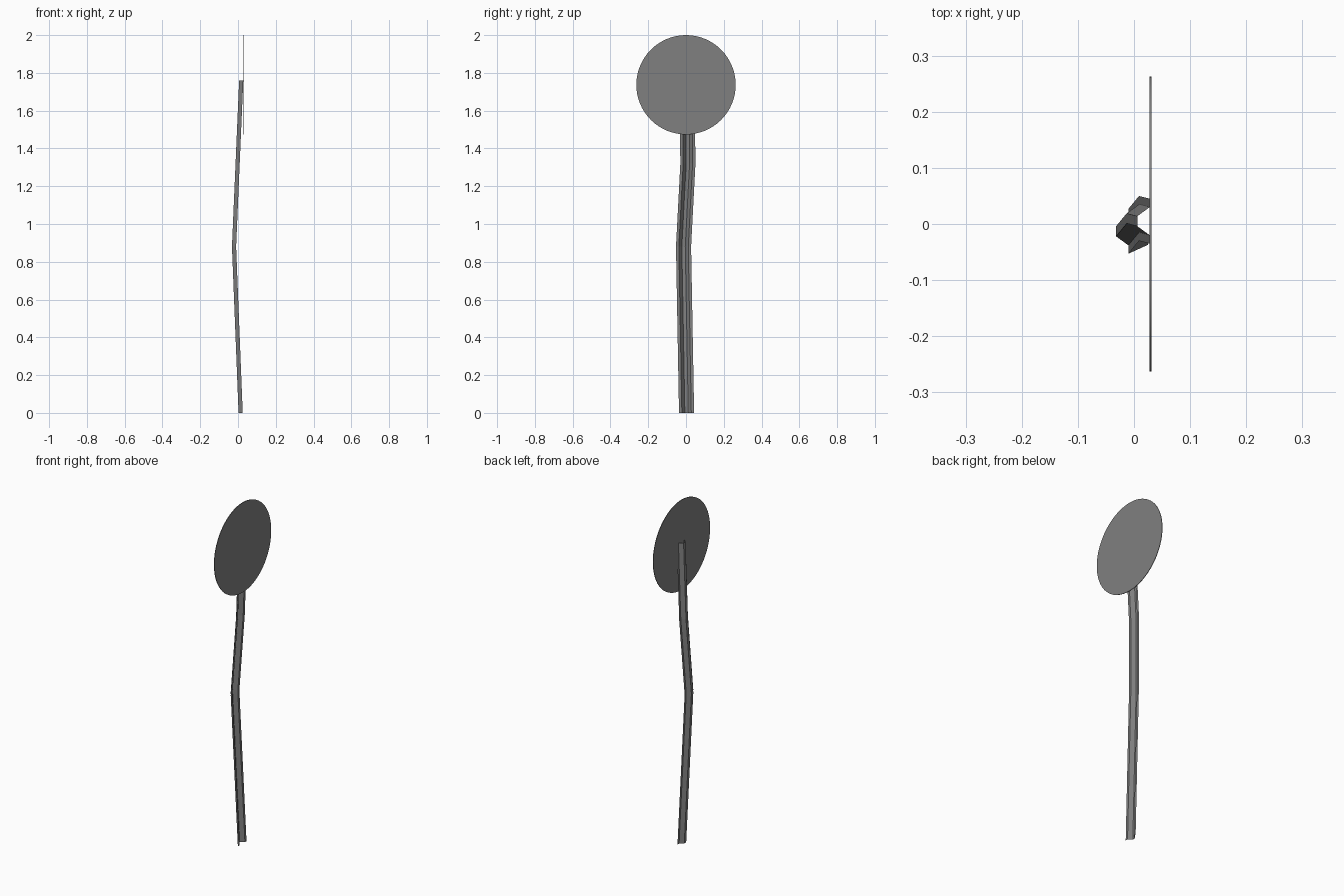
import bpy, bmesh, math
from mathutils import Matrix

cube = bpy.data.objects.get("Cube")
if cube:
    bpy.data.objects.remove(cube, do_unlink=True)


def make_material(name, colour):
    mat = bpy.data.materials.new(name)
    mat.use_nodes = True
    mat.diffuse_color = colour
    mat.node_tree.nodes["Principled BSDF"].inputs["Base Color"].default_value = colour
    return mat


def make_object(name, bm, mat):
    mesh = bpy.data.meshes.new(name)
    bm.to_mesh(mesh)
    bm.free()
    mesh.materials.append(mat)
    obj = bpy.data.objects.new(name, mesh)
    bpy.context.collection.objects.link(obj)
    return obj


steel = make_material("weathered grey steel", (0.216, 0.216, 0.216, 1))

# Bent sheet-metal post: open hat-shaped channel swept along a crooked path
half = [(0.022, 0.04), (0.022, 0.025), (0.0, 0.009)]
section = half + [(x, -y) for x, y in reversed(half)]
path = [(0.003, 0.003, 0), (-0.032, -0.013, 0.88),
        (-0.013, 0.01, 1.32), (0.006, 0.005, 1.76)]
bm = bmesh.new()
rings = [[bm.verts.new((px + x, py + y, pz)) for x, y in section]
         for px, py, pz in path]
for low, high in zip(rings, rings[1:]):
    for i in range(len(section) - 1):
        bm.faces.new((low[i], high[i], high[i + 1], low[i + 1]))
bmesh.ops.reverse_faces(bm, faces=[f for f in bm.faces if f.normal.x > 0])
bm.normal_update()
if sum(f.normal.x for f in bm.faces) > 0:
    bmesh.ops.reverse_faces(bm, faces=bm.faces[:])
make_object("bent_post", bm, steel)

# Round sign plate fixed to the flanges
radius, thickness = 0.263, 0.003
bm = bmesh.new()
bmesh.ops.create_cone(
    bm, cap_ends=True, segments=64, radius1=radius, radius2=radius, depth=thickness,
    matrix=Matrix.Translation((0.0295, 0, 2 - radius)) @ Matrix.Rotation(math.pi / 2, 4, "Y"))
plate = make_object("round_plate", bm, steel)
bpy.context.view_layer.objects.active = plate
plate.select_set(True)
bpy.ops.object.shade_smooth_by_angle(angle=math.radians(30))
